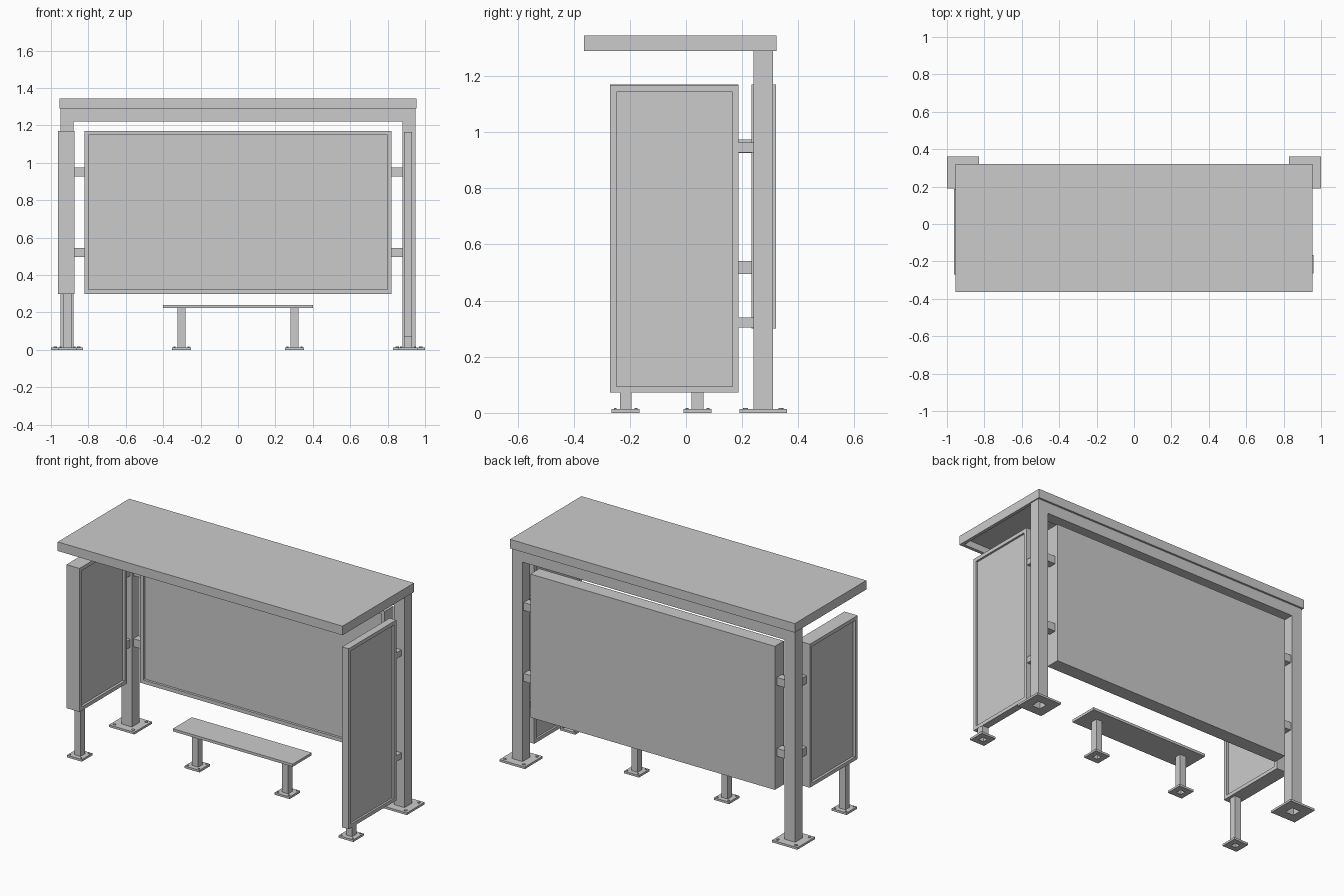
import bpy, bmesh
from mathutils import Vector

if "Cube" in bpy.data.objects:
    bpy.data.objects.remove(bpy.data.objects["Cube"])


def finish(name, bm):
    bmesh.ops.recalc_face_normals(bm, faces=bm.faces)
    mesh = bpy.data.meshes.new(name)
    bm.to_mesh(mesh)
    bm.free()
    obj = bpy.data.objects.new(name, mesh)
    bpy.context.collection.objects.link(obj)
    return obj


def add_box(bm, lo, hi):
    lo, hi = Vector(lo), Vector(hi)
    verts = bmesh.ops.create_cube(bm, size=1)["verts"]
    for v in verts:
        v.co = (lo + hi) / 2 + Vector(c * s for c, s in zip(v.co, hi - lo))
    bm.normal_update()


def push(bm, normal, border, offset):
    """Inset the face pointing along normal, then extrude it by offset."""
    bm.normal_update()
    n = Vector(normal)
    face = next(f for f in bm.faces if f.normal.dot(n) > 0.99)
    bmesh.ops.inset_region(bm, faces=[face], thickness=border, use_even_offset=True)
    new = bmesh.ops.extrude_discrete_faces(bm, faces=[face])["faces"][0]
    bmesh.ops.translate(bm, verts=new.verts, vec=n * offset)


def box(name, lo, hi, recesses=(), border=0.022, depth=0.015):
    bm = bmesh.new()
    add_box(bm, lo, hi)
    for n in recesses:
        push(bm, n, border, -depth)
    return finish(name, bm)


def footed_post(name, x, y, top, half, plate, wall, bolt):
    """Hollow square post growing out of a bolted base plate."""
    t = 0.013
    bm = bmesh.new()
    add_box(bm, (x - plate, y - plate, 0), (x + plate, y + plate, t))
    push(bm, (0, 0, 1), plate - half, top - t)
    push(bm, (0, 0, -1), plate - half + wall, -(top - 0.01))
    finish(name, bm)
    # Bolt heads on the plate corners
    bm = bmesh.new()
    d = (plate + half) / 2 + bolt * 0.3
    for sx in (-1, 1):
        for sy in (-1, 1):
            vs = bmesh.ops.create_cone(bm, cap_ends=True, segments=8, radius1=bolt,
                                       radius2=bolt, depth=0.006)["verts"]
            bmesh.ops.translate(bm, verts=vs, vec=(x + sx * d, y + sy * d, t + 0.001))
    finish(name + "_bolts", bm)


PX, PY = 0.914, 0.275

# Roof tray with hollow underside
box("roof", (-0.955, -0.363, 1.29), (0.955, 0.322, 1.345), [(0, 0, -1)], 0.02, 0.04)

# Rear beam between the posts
box("roof_beam", (-PX + 0.035, PY - 0.035, 1.222), (PX - 0.035, PY + 0.035, 1.29))

# Back panel, framed on the front
box("back_panel", (-0.82, 0.234, 0.30), (0.82, 0.32, 1.17), [(0, -1, 0)])

# Side panels, framed on both faces
sides = [(1, 0, 0), (-1, 0, 0)]
box("left_panel", (-0.962, -0.27, 0.30), (-0.874, 0.187, 1.17), sides)
box("right_panel", (0.887, -0.27, 0.072), (0.931, 0.187, 1.166), sides, depth=0.012)

# Front legs carrying the side panels
footed_post("left_panel_leg", -0.912, -0.215, 0.30, 0.021, 0.05, 0.004, 0.005)
footed_post("right_panel_leg", 0.909, -0.215, 0.072, 0.021, 0.05, 0.004, 0.005)

for side, s in (("left", -1), ("right", 1)):
    # Rear posts and bench legs
    footed_post(side + "_rear_post", s * PX, PY, 1.29, 0.035, 0.085, 0.007, 0.009)
    footed_post(side + "_bench_leg", s * 0.302, 0.041, 0.225, 0.021, 0.05, 0.004, 0.005)
    # Brackets holding the back panel
    x0, x1 = sorted((s * 0.82, s * 0.879))
    for label, z in (("lower", 0.52), ("upper", 0.95)):
        box(f"{side}_back_bracket_{label}", (x0, 0.252, z - 0.024), (x1, 0.30, z + 0.024))

# Brackets holding the side panels
for side, x, h, heights in (("left", -0.915, 0.024, (0.518, 0.95)),
                            ("right", 0.91, 0.018, (0.322, 0.946))):
    for label, z in zip(("lower", "upper"), heights):
        box(f"{side}_side_bracket_{label}", (x - h, 0.187, z - h), (x + h, 0.24, z + h))

# Bench seat
box("bench_seat", (-0.402, -0.05, 0.225), (0.402, 0.132, 0.241))
